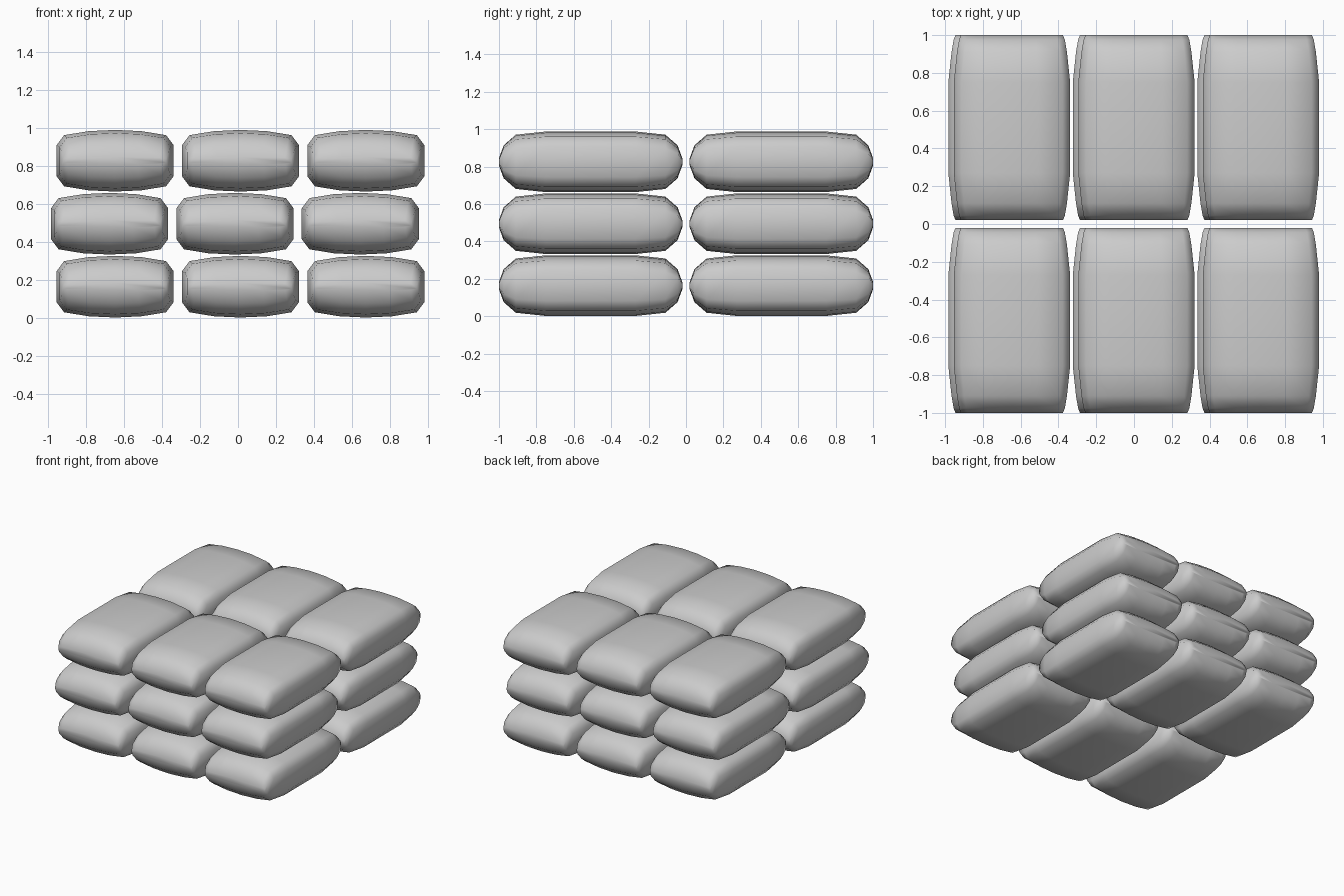
import bpy, bmesh

if "Cube" in bpy.data.objects:
    bpy.data.objects.remove(bpy.data.objects["Cube"])

# Unit cross-section of a stuffed bag (upper half, right to left), mirrored below
UPPER = [(1, .5), (.87, .83), (.45, .96), (0, 1), (-.45, .96), (-.87, .83), (-1, .5)]
RING = UPPER + [(-x, -z) for x, z in UPPER]

# Half of the length profile: y, half width, half height
HALF = [(.24, .308, .162), (.40, .291, .145), (.465, .28, .088), (.49, .27, .02)]
STATIONS = [(-y, w, h) for y, w, h in reversed(HALF)] + HALF


def bag_mesh():
    bm = bmesh.new()
    rings = [[bm.verts.new((w * x, y, h * z)) for x, z in RING] for y, w, h in STATIONS]
    n = len(RING)
    for a, b in zip(rings, rings[1:]):
        for i in range(n):
            j = (i + 1) % n
            bm.faces.new((a[i], a[j], b[j], b[i]))
    bm.faces.new(rings[0])
    bm.faces.new(rings[-1])
    bmesh.ops.recalc_face_normals(bm, faces=bm.faces)
    for f in bm.faces:
        f.smooth = True
    me = bpy.data.meshes.new("sandbag")
    bm.to_mesh(me)
    bm.free()
    return me


# Stack: three layers, the middle one shifted slightly sideways
mesh = bag_mesh()
for layer in range(3):
    shift = -.016 if layer == 1 else .013
    for row, y in enumerate((-.51, .51)):
        for col in range(3):
            bag = bpy.data.objects.new(f"sandbag_{layer}_{row}_{col}", mesh)
            bag.location = ((col - 1) * .659 + shift, y, .164 + layer * .331)
            bpy.context.collection.objects.link(bag)
